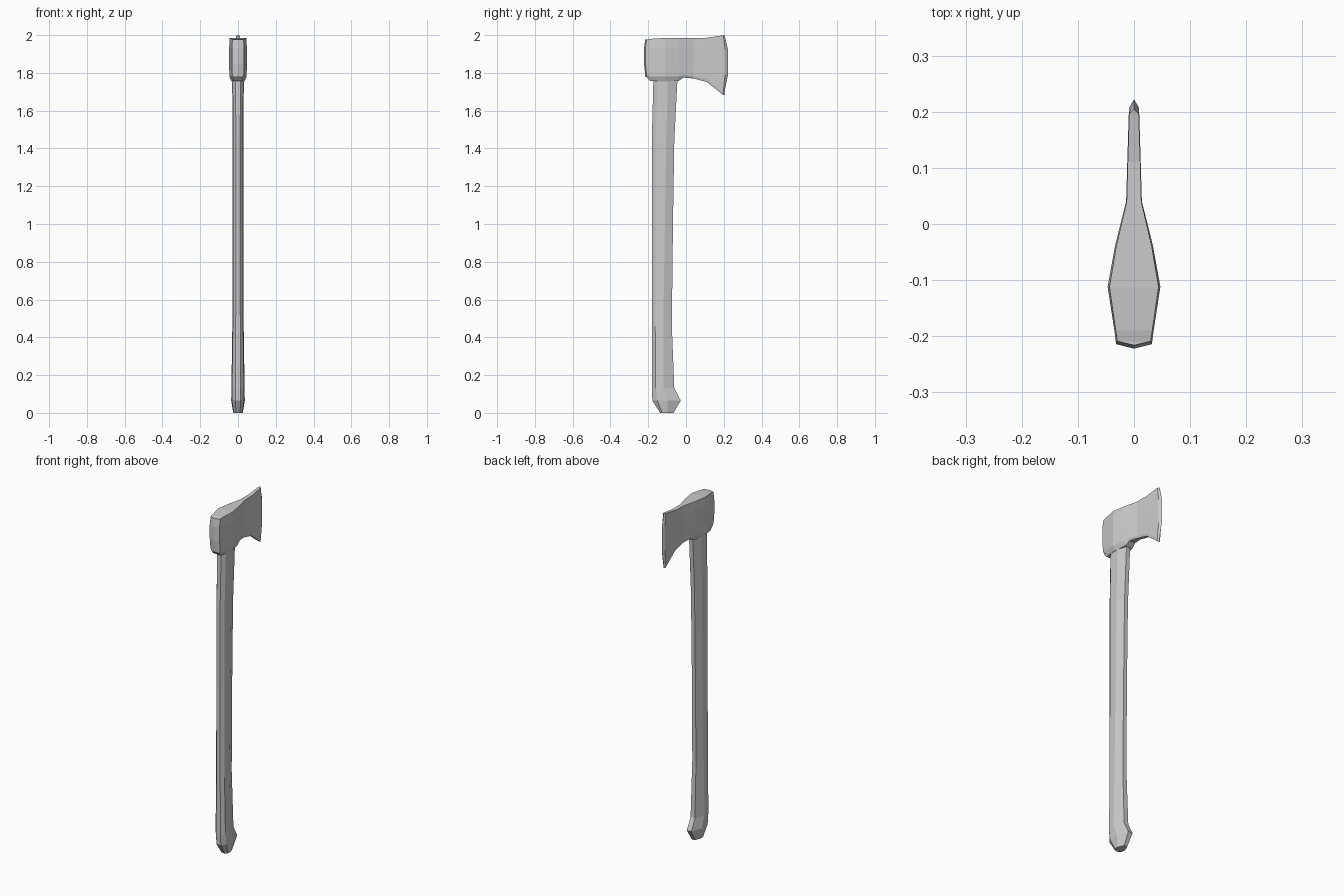
import bpy, bmesh

if "Cube" in bpy.data.objects:
    bpy.data.objects.remove(bpy.data.objects["Cube"])


def loft(name, rings, cap_all=True):
    """Skin a list of equal-length closed rings and cap both ends."""
    bm = bmesh.new()
    rows = [[bm.verts.new(p) for p in ring] for ring in rings]
    n = len(rows[0])
    for a, b in zip(rows, rows[1:]):
        for i in range(n):
            j = (i + 1) % n
            bm.faces.new((a[i], a[j], b[j], b[i]))
    if cap_all:
        bm.faces.new(rows[0])
        bm.faces.new(rows[-1])
    bmesh.ops.remove_doubles(bm, verts=bm.verts, dist=0.0005)
    bmesh.ops.dissolve_degenerate(bm, edges=bm.edges, dist=0.0001)
    bmesh.ops.recalc_face_normals(bm, faces=bm.faces)
    me = bpy.data.meshes.new(name)
    bm.to_mesh(me)
    bm.free()
    ob = bpy.data.objects.new(name, me)
    bpy.context.collection.objects.link(ob)
    return ob


# Handle: eight-sided sections (z, front y, widest y, back y, half width)
def handle_ring(z, yf, ym, yb, w):
    half = [(0.4 * w, yf), (0.9 * w, yf + 0.17 * (yb - yf)), (w, ym), (0.4 * w, yb)]
    return [(x, y, z) for x, y in half] + [(-x, y, z) for x, y in reversed(half)]


handle = [
    (0.000, -0.137, -0.100, -0.066, 0.025),
    (0.065, -0.178, -0.095, -0.028, 0.036),
    (0.130, -0.181, -0.120, -0.062, 0.035),
    (0.460, -0.181, -0.120, -0.075, 0.030),
    (1.000, -0.181, -0.112, -0.069, 0.028),
    (1.440, -0.181, -0.105, -0.062, 0.029),
    (1.790, -0.172, -0.095, -0.044, 0.031),
]
loft("handle", [handle_ring(*s) for s in handle])


# Head: sections along y (y, half width, bottom z, top z, lower chamfer, bulge in y)
def head_ring(y, w, zb, zt, c, bulge):
    low = zb + c
    h = zt - low
    half = [(0.7 * w, y, zb), (w * 0.97, y, low),
            (w, y + bulge, low + 0.3 * h), (w, y + bulge, low + 0.75 * h),
            (w * 0.93, y, zt)]
    return half + [(-x, py, z) for x, py, z in reversed(half)]


head = [
    (-0.216, 0.000, 1.780, 1.976, 0.012, -0.006),
    (-0.209, 0.032, 1.777, 1.976, 0.015, -0.005),
    (-0.190, 0.035, 1.757, 1.980, 0.025, 0),
    (-0.112, 0.047, 1.755, 1.985, 0.025, 0),
    (-0.040, 0.034, 1.757, 1.985, 0.025, 0),
    (-0.012, 0.027, 1.775, 1.985, 0.012, 0),
    (0.040, 0.014, 1.770, 1.985, 0.012, 0),
    (0.110, 0.012, 1.752, 1.986, 0.016, 0),
    (0.197, 0.009, 1.683, 1.999, 0.016, 0.010),
    (0.204, 0.000, 1.683, 2.000, 0.016, 0.018),
]
loft("axe_head", [head_ring(*s) for s in head], cap_all=False)
